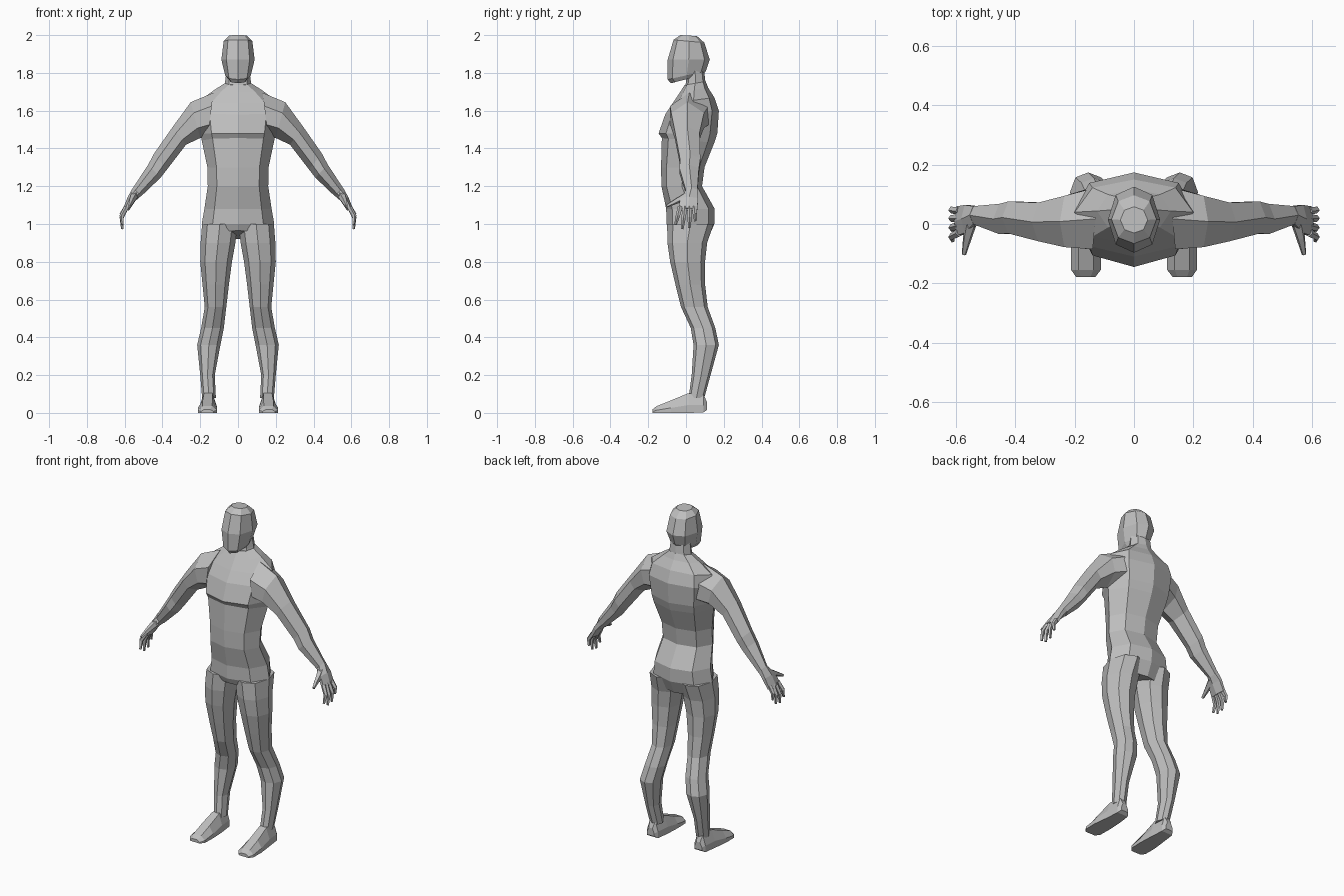
import bpy, bmesh, math
from mathutils import Vector

grey = bpy.data.materials.new("plain grey")
grey.diffuse_color = (0.52, 0.52, 0.52, 1)


def loft(name, strips, mirror=False):
    """Skin each strip of equal-sized rings, cap the ends, and join them in one flat-shaded object."""
    bm = bmesh.new()
    for rings in strips:
        loops = [[bm.verts.new(p) for p in ring] for ring in rings]
        for a, b in zip(loops, loops[1:]):
            n = len(a)
            for i in range(n):
                j = (i + 1) % n
                bm.faces.new((a[i], a[j], b[j], b[i]))
        bm.faces.new(loops[0])
        bm.faces.new(loops[-1])
    bmesh.ops.recalc_face_normals(bm, faces=bm.faces)
    mesh = bpy.data.meshes.new(name)
    bm.to_mesh(mesh)
    bm.free()
    mesh.materials.append(grey)
    ob = bpy.data.objects.new(name, mesh)
    bpy.context.collection.objects.link(ob)
    if mirror:
        mod = ob.modifiers.new("mirror", 'MIRROR')
        mod.use_mirror_merge = False
    return ob


def level_ring(zf, zb, x0, x1, yf, yb, kx=0.7, ky=0.75):
    """Eight-sided ring around the z axis; zf and zb are the front and back heights."""
    cx, rx, cy, ry = (x0 + x1) / 2, (x1 - x0) / 2, (yf + yb) / 2, (yb - yf) / 2
    shape = [(0, -1), (kx, -ky), (1, 0), (kx, ky), (0, 1), (-kx, ky), (-1, 0), (-kx, -ky)]
    return [(cx + rx * u, cy + ry * v, (zf + zb) / 2 + (zb - zf) / 2 * v) for u, v in shape]


def limb_ring(outer, inner, yf, yb):
    """Six-sided ring across a sloping limb, from its outer to its inner (x, z) point."""
    o, i = Vector(outer), Vector(inner)
    ym = (yf + yb) / 2
    pts = [(0, ym), (0.3, yf), (0.72, yf), (1, ym), (0.72, yb), (0.3, yb)]
    return [(o.lerp(i, t).x, y, o.lerp(i, t).y) for t, y in pts]


def tube(points, radii, sides=5):
    """Tapered finger along a short path."""
    pts = [Vector(p) for p in points]
    rings = []
    for k, p in enumerate(pts):
        d = (pts[min(k + 1, len(pts) - 1)] - pts[max(k - 1, 0)]).normalized()
        u = d.cross(Vector((0, 1, 0.3))).normalized()
        v = d.cross(u)
        rings.append([p + radii[k] * (u * math.cos(a) + v * math.sin(a))
                      for a in (2 * math.pi * s / sides for s in range(sides))])
    return rings


# Torso: front height, back height, half width, front y, back y
torso = [
    (0.965, 0.92, 0.17, -0.085, 0.115),
    (1.00, 1.00, 0.192, -0.103, 0.15),
    (1.08, 1.08, 0.178, -0.105, 0.152),
    (1.20, 1.20, 0.160, -0.130, 0.085),
    (1.30, 1.30, 0.162, -0.132, 0.098),
    (1.455, 1.43, 0.192, -0.128, 0.150),
    (1.48, 1.48, 0.200, -0.145, 0.166),
    (1.58, 1.60, 0.215, -0.110, 0.174),
    (1.64, 1.67, 0.200, -0.070, 0.150),
    (1.70, 1.72, 0.125, -0.030, 0.118),
    (1.735, 1.755, 0.070, -0.008, 0.104),
]
loft("torso", [[level_ring(a, b, -w, w, f, k) for a, b, w, f, k in torso]])

# Neck
neck = [(1.70, 1.72, 0.074, -0.012, 0.108), (1.75, 1.76, 0.068, 0.0, 0.102), (1.82, 1.82, 0.06, 0.0, 0.095)]
loft("neck", [[level_ring(a, b, -w, w, f, k) for a, b, w, f, k in neck]])

# Head with a jaw that rises toward the back
head = [
    (1.745, 1.79, 0.052, -0.080, 0.092),
    (1.765, 1.81, 0.068, -0.097, 0.105),
    (1.87, 1.87, 0.088, -0.097, 0.126),
    (1.975, 1.96, 0.076, -0.066, 0.097),
    (2.0, 1.995, 0.046, -0.030, 0.058),
]
loft("head", [[level_ring(a, b, -w, w, f, k) for a, b, w, f, k in head]])

# Legs: height, inner x, outer x, front y, back y
leg = [
    (1.00, 0.002, 0.190, -0.100, 0.146),
    (0.90, 0.014, 0.198, -0.098, 0.112),
    (0.80, 0.032, 0.200, -0.084, 0.101),
    (0.68, 0.048, 0.188, -0.056, 0.101),
    (0.56, 0.062, 0.176, -0.026, 0.115),
    (0.45, 0.075, 0.195, 0.025, 0.155),
    (0.36, 0.093, 0.216, 0.040, 0.174),
    (0.20, 0.123, 0.200, 0.030, 0.130),
    (0.08, 0.117, 0.190, 0.014, 0.097),
]
loft("leg", [[level_ring(z, z, a, b, f, k) for z, a, b, f, k in leg]], True)

# Feet: y, inner x, outer x, bottom z, top z
foot = [
    (0.110, 0.135, 0.182, 0.015, 0.060),
    (0.092, 0.122, 0.194, 0.002, 0.100),
    (0.012, 0.114, 0.202, 0.0, 0.104),
    (-0.080, 0.110, 0.213, 0.0, 0.066),
    (-0.155, 0.112, 0.212, 0.0, 0.036),
    (-0.178, 0.130, 0.196, 0.0, 0.018),
]


def foot_ring(y, a, b, lo, hi):
    w, mid = b - a, lo + (hi - lo) * 0.4
    return [(a, y, lo), (b, y, lo), (b, y, mid), (b - 0.25 * w, y, hi), (a + 0.25 * w, y, hi), (a, y, mid)]


loft("foot", [[foot_ring(*f) for f in foot]], True)

# Arms: outer point, inner point, front y, back y
arm = [
    ((0.13, 1.695), (0.16, 1.46), -0.085, 0.120),
    ((0.25, 1.645), (0.20, 1.455), -0.078, 0.095),
    ((0.345, 1.515), (0.275, 1.42), -0.058, 0.072),
    ((0.445, 1.372), (0.375, 1.29), -0.032, 0.076),
    ((0.475, 1.315), (0.41, 1.245), -0.034, 0.068),
    ((0.557, 1.19), (0.515, 1.145), 0.0, 0.060),
]
loft("arm", [[limb_ring(*r) for r in arm]], True)

# Hands: palm, four fanned fingers and a thumb
palm = [
    ((0.555, 1.195), (0.513, 1.15), 0.0, 0.060),
    ((0.583, 1.145), (0.545, 1.12), -0.030, 0.064),
    ((0.607, 1.085), (0.578, 1.07), -0.040, 0.060),
]
strips = [[limb_ring(*r) for r in palm]]
for y0, y1, tip in [(-0.030, -0.056, 0.995), (-0.005, -0.020, 0.973), (0.020, 0.018, 0.980), (0.045, 0.050, 1.015)]:
    ym = (y0 + y1) / 2
    strips.append(tube([(0.590, y0, 1.09), (0.615, ym, (1.09 + tip) / 2), (0.612, y1, tip)],
                       [0.014, 0.012, 0.007]))
strips.append(tube([(0.550, 0.005, 1.150), (0.562, -0.045, 1.125), (0.574, -0.102, 1.095)],
                   [0.022, 0.016, 0.008]))
loft("hand", strips, True)
